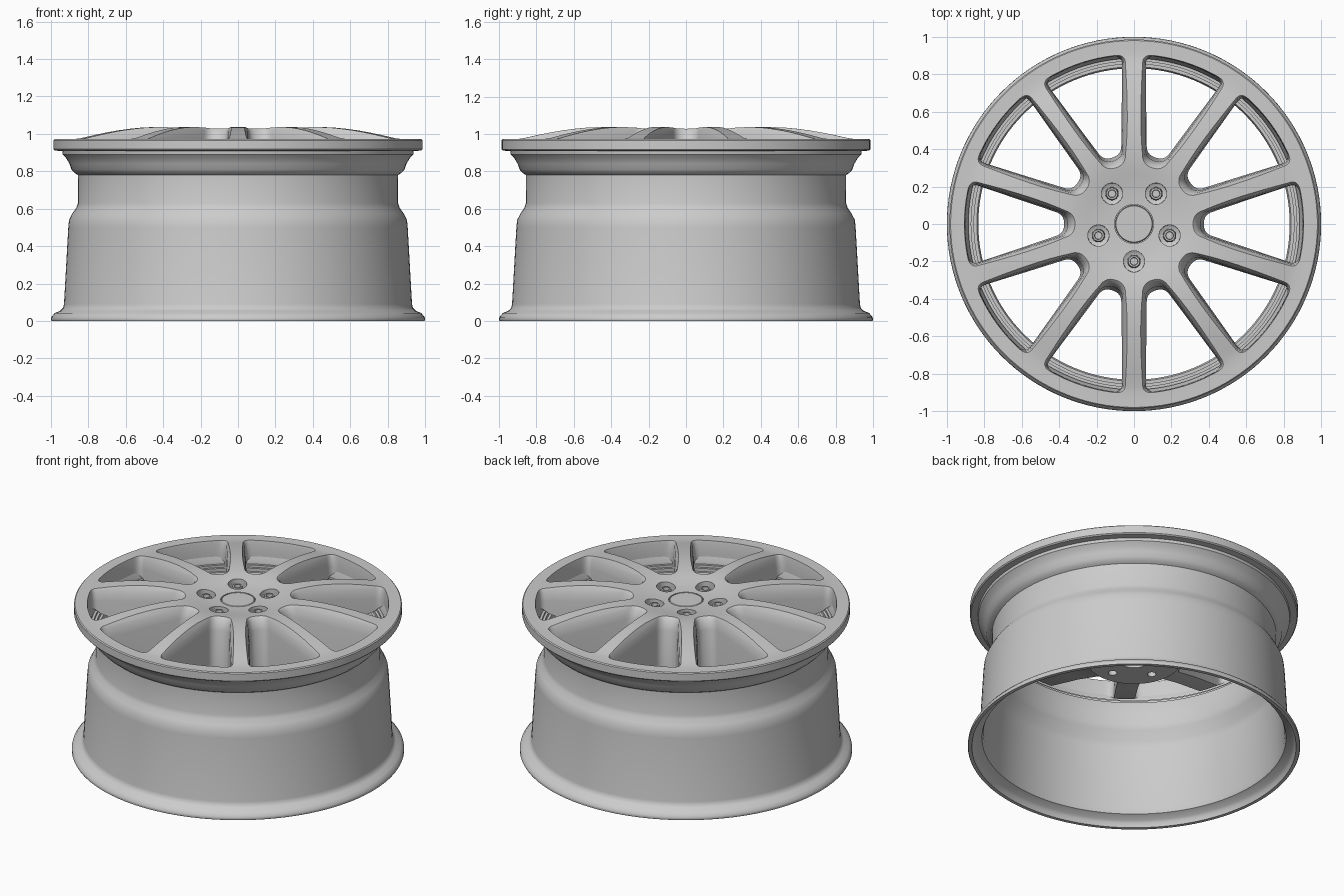
import bpy, bmesh, math
from mathutils import Vector

if "Cube" in bpy.data.objects:
    bpy.data.objects.remove(bpy.data.objects["Cube"])

TAU = 2 * math.pi
HALF = math.radians(18)          # half the spoke spacing (10 spokes)


def finish(bm, name):
    bmesh.ops.remove_doubles(bm, verts=bm.verts, dist=1e-5)
    bmesh.ops.recalc_face_normals(bm, faces=bm.faces)
    me = bpy.data.meshes.new(name)
    bm.to_mesh(me)
    bm.free()
    ob = bpy.data.objects.new(name, me)
    bpy.context.collection.objects.link(ob)
    return ob


def add_lathe(bm, profile, seg, cx=0, cy=0, closed=True):
    """Revolve an (r, z) profile about a vertical axis."""
    rings = []
    for r, z in profile:
        if r == 0:
            rings.append([bm.verts.new((cx, cy, z))] * seg)
        else:
            rings.append([bm.verts.new((cx + r * math.cos(TAU * i / seg),
                                        cy + r * math.sin(TAU * i / seg), z))
                          for i in range(seg)])
    n = len(rings)
    for k in range(n if closed else n - 1):
        a, b = rings[k], rings[(k + 1) % n]
        for i in range(seg):
            j = (i + 1) % seg
            vs = list(dict.fromkeys([a[i], a[j], b[j], b[i]]))
            if len(vs) > 2:
                bm.faces.new(vs)


def lathe(name, profile, seg, closed=True):
    bm = bmesh.new()
    add_lathe(bm, profile, seg, closed=closed)
    return finish(bm, name)


def smooth(ob, angle=35):
    bpy.ops.object.select_all(action='DESELECT')
    ob.select_set(True)
    bpy.context.view_layer.objects.active = ob
    bpy.ops.object.shade_smooth_by_angle(angle=math.radians(angle))


def cut(ob, cutter):
    mod = ob.modifiers.new("cut", 'BOOLEAN')
    mod.object, mod.operation, mod.solver = cutter, 'DIFFERENCE', 'EXACT'
    bpy.context.view_layer.objects.active = ob
    bpy.ops.object.modifier_apply(modifier=mod.name)
    bpy.data.objects.remove(cutter)


# Barrel: outer contour upward, then inner contour downward
barrel = lathe("rim_barrel", [
    (.975, 0), (.997, 0), (1, .006), (.998, .02), (.98, .042), (.95, .055), (.935, .07), (.93, .09),
    (.907, .50), (.903, .54), (.885, .575), (.864, .605), (.856, .63), (.855, .78),
    (.872, .79), (.89, .81), (.90, .84), (.918, .87), (.937, .89), (.942, .93),
    (.91, .93), (.90, .87), (.885, .84), (.885, .825), (.87, .825), (.87, .81),
    (.855, .81), (.855, .79), (.84, .79), (.832, .77), (.832, .63), (.84, .60),
    (.875, .54), (.882, .50), (.905, .09), (.915, .06), (.955, .04), (.968, .025)], 128)
smooth(barrel)

# Face disc: dished crown over hub and spokes, flat outer ring
crown = [(.104, 1.0), (.16, 1.003), (.21, 1.009), (.26, 1.018), (.31, 1.027), (.36, 1.033),
         (.42, 1.036), (.48, 1.036), (.54, 1.033), (.60, 1.027), (.66, 1.019), (.72, 1.009),
         (.78, .997), (.83, .986), (.87, .977), (.90, .973), (.94, .972), (.98, .972)]


def top(r):
    if r <= crown[0][0]:
        return crown[0][1]
    for (r0, z0), (r1, z1) in zip(crown, crown[1:]):
        if r <= r1:
            return z0 + (z1 - z0) * (r - r0) / (r1 - r0)
    return crown[-1][1]


face = lathe("spoked_face", [(0, .97), (.104, .97)] + crown + [
    (.986, .966), (.986, .918), (.98, .911), (.935, .908), (.895, .855), (.85, .82),
    (.6, .755), (.32, .665), (.29, .64), (.285, .6), (.09, .6), (.09, .9), (0, .9)], 120, closed=False)


# Window cutters: rounded sectors, flared at the top, narrowing to the back
def outline(w, ri, ro):
    h = ri * math.tan(HALF) - w / math.cos(HALF)
    a = HALF - math.asin(w / ro)
    pts = [((ri, -h), h * .95), ((ro * math.cos(a), -ro * math.sin(a)), .05)]
    b = a - .07
    pts += [((ro * math.cos(b * t / 4), ro * math.sin(b * t / 4)), 0) for t in range(-4, 5)]
    pts += [((ro * math.cos(a), ro * math.sin(a)), .05), ((ri, h), h * .95)]
    out = []
    for i, (p, d) in enumerate(pts):
        p = Vector(p)
        if d == 0:
            out.append(p)
            continue
        u = p + (Vector(pts[i - 1][0]) - p).normalized() * d
        v = p + (Vector(pts[(i + 1) % len(pts)][0]) - p).normalized() * d
        for k in range(8):
            t = k / 7
            out.append(u * (1 - t) ** 2 + p * 2 * t * (1 - t) + v * t * t)
    return out


bm = bmesh.new()
layers = [(.032, .285, .912, None, 1.2), (.032, .285, .912, .03, 0), (.054, .335, .903, -.018, 0),
          (.060, .355, .90, -.08, 0), (.074, .385, .897, None, .5)]
for s in range(10):
    ca, sa = math.cos(2 * HALF * s), math.sin(2 * HALF * s)
    rings = []
    for w, ri, ro, dz, z in layers:
        rings.append([bm.verts.new((p.x * ca - p.y * sa, p.x * sa + p.y * ca,
                                    z if dz is None else top(p.length) + dz))
                      for p in outline(w, ri, ro)])
    n = len(rings[0])
    for a, b in zip(rings, rings[1:]):
        for i in range(n):
            j = (i + 1) % n
            bm.faces.new((a[i], a[j], b[j], b[i]))
    bm.faces.new(rings[0])
    bm.faces.new(rings[-1])
cut(face, finish(bm, "window_cutter"))

# Lug pockets in front and bolt holes in the back
lugs = [(.2 * math.cos(a), .2 * math.sin(a)) for a in (-TAU / 4 + TAU * k / 5 for k in range(5))]
bm = bmesh.new()
for x, y in lugs:
    add_lathe(bm, [(0, 1.1), (.058, 1.1), (.056, .95), (.04, .94), (0, .94)], 32, x, y, False)
    add_lathe(bm, [(0, .72), (.026, .72), (.026, .5), (0, .5)], 24, x, y, False)
cut(face, finish(bm, "lug_cutter"))
smooth(face)

# Lug nuts
bm = bmesh.new()
for x, y in lugs:
    add_lathe(bm, [(0, .965), (.019, .965), (.021, .997), (.03, .997), (.034, .985),
                   (.036, .93), (0, .93)], 24, x, y, False)
smooth(finish(bm, "lug_nuts"))

# Centre cap
smooth(lathe("centre_cap", [(0, 1.0), (.096, 1.0), (.1, .996), (.1, .96), (0, .96)], 64, closed=False))
